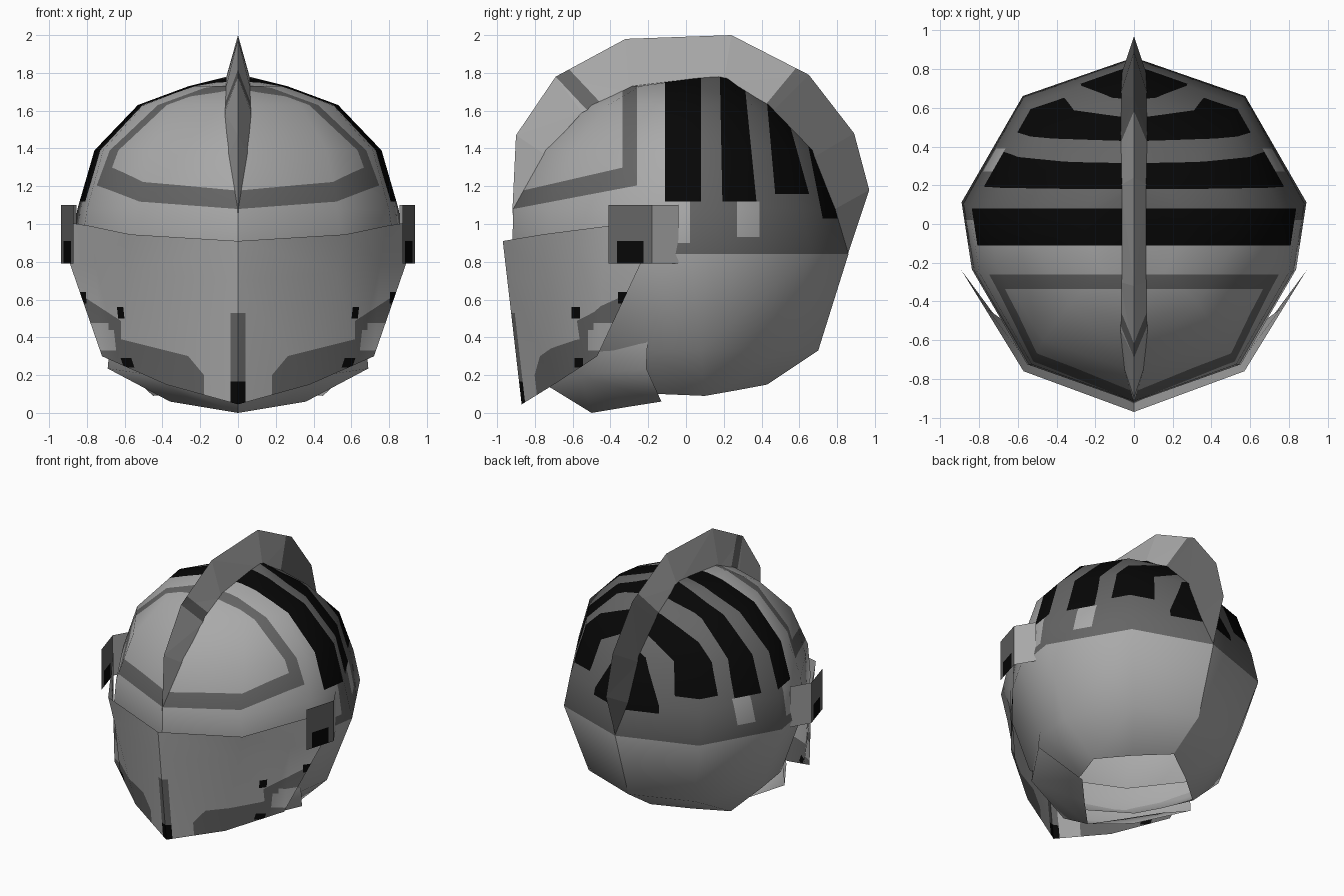
import bpy
import bmesh
from mathutils import Vector

cube = bpy.data.objects.get("Cube")
if cube:
    bpy.data.objects.remove(cube, do_unlink=True)

# Materials, one per flat colour
LIGHT, DARK, BLACK = range(3)
materials = []
for name, value in (("light steel", 0.40), ("dark steel", 0.13), ("black", 0.002)):
    mat = bpy.data.materials.new(name)
    mat.use_nodes = True
    colour = (value, value, value, 1)
    mat.diffuse_color = colour
    bsdf = mat.node_tree.nodes["Principled BSDF"]
    bsdf.inputs["Base Color"].default_value = colour
    bsdf.inputs["Roughness"].default_value = 0.6
    materials.append(mat)

AXES = {"x": Vector((1, 0, 0)), "y": Vector((0, 1, 0)), "z": Vector((0, 0, 1))}


def more(axis, value, slope=0, other="z", at=0):
    """Half space: axis > value + slope * (other - at)."""
    return AXES[axis] - slope * AXES[other], value - slope * at


def less(axis, value, slope=0, other="z", at=0):
    normal, d = more(axis, value, slope, other, at)
    return -normal, -d


def box(axis_a, a0, a1, axis_b, b0, b1):
    return [more(axis_a, a0), less(axis_a, a1), more(axis_b, b0), less(axis_b, b1)]


def paint(bm, colour, region):
    """Cut the faces along the region's planes and colour what lies inside."""
    for normal, d in region:
        bmesh.ops.bisect_plane(bm, geom=bm.verts[:] + bm.edges[:] + bm.faces[:], dist=1e-5,
                               plane_co=normal * (d / normal.length_squared), plane_no=normal)
    for face in bm.faces:
        centre = face.calc_center_median()
        if all(normal.dot(centre) > d for normal, d in region):
            face.material_index = colour


def build(name, rows, regions=(), smooth=True, cap=False):
    """Skin rows of points on the left half, paint it, then mirror it."""
    bm = bmesh.new()
    grid = [[bm.verts.new(p) for p in row] for row in rows]
    for upper, lower in zip(grid, grid[1:]):
        for i in range(len(upper) - 1):
            bm.faces.new((upper[i], upper[i + 1], lower[i + 1], lower[i]))
    if cap:
        bm.faces.new(grid[0][::-1])
    bmesh.ops.remove_doubles(bm, verts=bm.verts[:], dist=1e-4)
    bmesh.ops.triangulate(bm, faces=bm.faces[:])
    bm.normal_update()
    if sum(f.normal.x * f.calc_area() for f in bm.faces) < 0:
        bmesh.ops.reverse_faces(bm, faces=bm.faces[:])
        bm.normal_update()
    # Keep the rounded shading of the uncut form through the cuts
    layer = bm.verts.layers.float_vector.new("rounded")
    for v in bm.verts:
        v[layer] = v.normal
    for f in bm.faces:
        f.smooth = smooth
    for colour, region in regions:
        paint(bm, colour, region)
    copy = bmesh.ops.duplicate(bm, geom=bm.verts[:] + bm.edges[:] + bm.faces[:])["geom"]
    for v in (g for g in copy if isinstance(g, bmesh.types.BMVert)):
        v.co.x *= -1
        n = v[layer]
        v[layer] = Vector((-n[0], n[1], n[2]))
    bmesh.ops.reverse_faces(bm, faces=[g for g in copy if isinstance(g, bmesh.types.BMFace)])
    normals = [Vector(v[layer]).normalized() for v in bm.verts]
    bm.verts.layers.float_vector.remove(layer)
    mesh = bpy.data.meshes.new(name)
    bm.to_mesh(mesh)
    bm.free()
    for mat in materials:
        mesh.materials.append(mat)
    if smooth:
        mesh.normals_split_custom_set_from_vertices(normals)
    obj = bpy.data.objects.new(name, mesh)
    bpy.context.collection.objects.link(obj)


# Helmet shell: one outline scaled to each level (z, front, back, half width)
outline = [(0, 1), (0.645, 0.888), (1, 0.58), (0.94, 0.385), (0.62, 0.11), (0, 0)]
levels = [(1.78, 0.1, 0.23, 0.06), (1.73, -0.31, 0.3, 0.26), (1.63, -0.52, 0.46, 0.53),
          (1.39, -0.76, 0.69, 0.76), (1.08, -0.915, 0.81, 0.85), (0.84, -0.92, 0.86, 0.89),
          (0.33, -0.78, 0.7, 0.7)]
shell_rows = [[(w * kx, front + (back - front) * ky, z) for kx, ky in outline]
              for z, front, back, w in levels]
# neck opening
shell_rows.append([(0, 0.43, 0.15), (0.24, 0.27, 0.12), (0.45, 0.1, 0.09),
                   (0.36, -0.14, 0.1), (0.3, -0.35, 0.13), (0, -0.6, 0.16)])
low = more("z", 1.12)
build("helmet_shell", shell_rows, [
    # rear cap
    (DARK, [more("y", -0.11), more("z", 0.84)]),
    # brow frame and the panel inside it
    (DARK, [less("y", -0.26), more("z", 1.2, 0.19, "y", -0.28)]),
    (LIGHT, [less("y", -0.335), more("z", 1.3, 0.23, "y", -0.33)]),
    # four black bands over the cap
    (BLACK, [more("y", -0.11), less("y", 0.08), low]),
    (BLACK, [more("y", 0.18, -0.02, "z", 1.75), less("y", 0.31, -0.1, "z", 1.75), low]),
    (BLACK, [more("y", 0.43, -0.09, "z", 1.63), less("y", 0.52, -0.28, "z", 1.63),
             more("z", 1.16)]),
    (BLACK, [more("y", 0.65, -0.2, "z", 1.4), more("z", 1.03)]),
    # light tabs under the bands
    (LIGHT, box("y", -0.12, 0.02, "z", 0.9, 1.12)),
    (LIGHT, box("y", 0.27, 0.39, "z", 0.93, 1.12)),
], cap=True)

# Crest: sharp ridge above a narrow base that closes at both ends
ridge = [(-0.92, 1.05), (-0.9, 1.47), (-0.69, 1.78), (-0.32, 1.98), (0.24, 2.0),
         (0.65, 1.79), (0.89, 1.48), (0.97, 1.18), (0.85, 0.82)]
foot = [(0, -0.92, 1.05), (0.05, -0.75, 1.37), (0.07, -0.55, 1.59), (0.07, -0.3, 1.7),
        (0.07, 0.2, 1.75), (0.07, 0.46, 1.6), (0.07, 0.67, 1.35), (0.06, 0.79, 1.08),
        (0, 0.85, 0.82)]
build("crest", [[(0, y, z) for y, z in ridge], foot], [
    (DARK, [more("y", -0.69, -0.94, "z", 1.78), less("y", -0.62, -0.94, "z", 1.82),
            less("y", -0.3)]),
    (DARK, [more("y", 0.42, 0.83, "z", 1.63)]),
], smooth=False)

# Visor: curved plate standing off the face
visor_top = [(0, -0.97, 0.91), (0.57, -0.76, 0.945), (0.785, -0.41, 0.99), (0.915, -0.2, 1.01)]
visor_middle = [(0, -0.945, 0.695), (0.525, -0.745, 0.745), (0.755, -0.44, 0.79),
                (0.89, -0.24, 0.79)]
visor_bottom = [(0, -0.87, 0.045), (0.38, -0.7, 0.15), (0.63, -0.53, 0.26), (0.72, -0.47, 0.3)]
build("visor", [visor_top, visor_middle, visor_bottom], [
    # dark cheeks
    (DARK, [more("x", 0.18), less("z", 0.2, 1.2, "x", 0.18), less("z", 0.31, 0.25, "x", 0.3)]),
    (DARK, [more("x", 0.62), less("z", 0.5, 0.65, "x", 0.64)]),
    (LIGHT, box("y", -0.52, -0.39, "z", 0.33, 0.44)),
    (LIGHT, box("y", -0.49, -0.39, "z", 0.43, 0.475)),
    # black rivets
    (BLACK, box("y", -0.605, -0.56, "z", 0.5, 0.56)),
    (BLACK, box("y", -0.36, -0.2, "z", 0.58, 0.64)),
    (BLACK, box("y", -0.59, -0.545, "z", 0.24, 0.29)),
    # centre slot
    (DARK, [less("x", 0.04), less("z", 0.53)]),
    (BLACK, [less("x", 0.04), less("z", 0.165)]),
])

# Hinge plates at the temples, bent outward
bend = [(0.87, -0.41), (0.938, -0.18), (0.855, -0.04)]
build("hinge_plates", [[(x, y, z) for x, y in bend] for z in (1.1, 0.79)], [
    (DARK, [less("y", -0.18)]),
    (BLACK, box("y", -0.365, -0.225, "z", 0.7, 0.91)),
], smooth=False)

# Jaw guard: rounded skin from inside the cheeks down to the neck opening
build("jaw_guard", [[(0, -0.77, 0.48), (0.42, -0.58, 0.48), (0.67, -0.2, 0.46)],
                    [(0, -0.76, 0.16), (0.46, -0.56, 0.2), (0.69, -0.21, 0.235)],
                    [(0, -0.5, 0), (0.18, -0.32, 0.03), (0.36, -0.13, 0.06)]])
